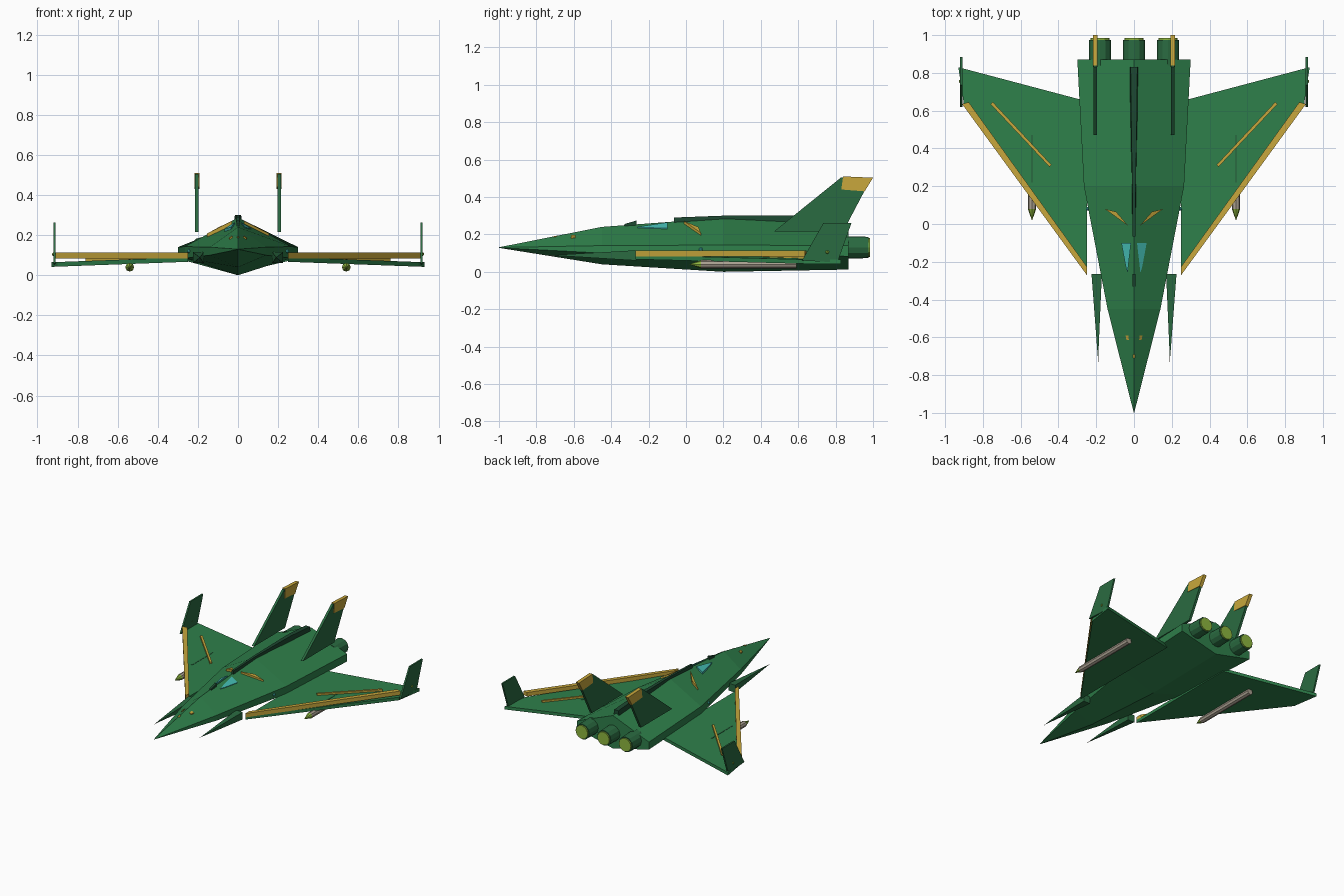
import bpy, bmesh, math
from mathutils import Matrix

if "Cube" in bpy.data.objects:
    bpy.data.objects.remove(bpy.data.objects["Cube"])


def mat(name, r, g, b):
    m = bpy.data.materials.new(name)
    m.diffuse_color = (r, g, b, 1)
    m.use_nodes = True
    m.node_tree.nodes["Principled BSDF"].inputs["Base Color"].default_value = m.diffuse_color
    return m


GREEN = mat("green", 0.028, 0.216, 0.070)
MID = mat("mid_green", 0.023, 0.145, 0.052)
DARK = mat("dark_green", 0.012, 0.065, 0.030)
GOLD = mat("gold", 0.58, 0.39, 0.045)
LIME = mat("lime", 0.27, 0.47, 0.05)
CYAN = mat("cyan", 0.06, 0.51, 0.46)
GREY = mat("warm_grey", 0.40, 0.35, 0.28)


def finish(name, bm, m):
    bmesh.ops.recalc_face_normals(bm, faces=bm.faces[:])
    me = bpy.data.meshes.new(name)
    bm.to_mesh(me)
    bm.free()
    me.materials.append(m)
    ob = bpy.data.objects.new(name, me)
    bpy.context.collection.objects.link(ob)
    return ob


def loft(name, rings, m, s=1):
    """Skin equal-length rings of points and cap both ends; s=-1 mirrors in x."""
    bm = bmesh.new()
    vs = [[bm.verts.new((s * x, y, z)) for x, y, z in r] for r in rings]
    n = len(rings[0])
    for a, b in zip(vs, vs[1:]):
        for i in range(n):
            j = (i + 1) % n
            bm.faces.new((a[i], a[j], b[j], b[i]))
    bm.faces.new(vs[0])
    bm.faces.new(vs[-1])
    return finish(name, bm, m)


def plate(name, pts, low, high, m, s=1):
    """Plan-view outline, with heights given as functions of (x, y)."""
    return loft(name, [[(x, y, f(x, y)) for x, y in pts] for f in (low, high)], m, s)


def fin(name, pts, x, t, m, s):
    """Side-view outline of thickness t."""
    return loft(name, [[(x + d, y, z) for y, z in pts] for d in (-t / 2, t / 2)], m, s)


def tube(name, x, y0, y1, z, r0, r1, m, sides=12):
    bm = bmesh.new()
    mtx = Matrix.Translation((x, (y0 + y1) / 2, z)) @ Matrix.Rotation(-math.pi / 2, 4, 'X')
    bmesh.ops.create_cone(bm, cap_ends=True, segments=sides, radius1=r0, radius2=r1,
                          depth=y1 - y0, matrix=mtx)
    return finish(name, bm, m)


def light(name, x, y, z, r, m):
    bm = bmesh.new()
    bmesh.ops.create_icosphere(bm, subdivisions=1, radius=r, matrix=Matrix.Translation((x, y, z)))
    return finish(name, bm, m)


# Hull stations: y, half width, ridge z, upper side z, lower side z, keel z
HULL = [(-1, 0.001, 0.131, 0.130, 0.129, 0.128), (-0.45, 0.14, 0.24, 0.14, 0.10, 0.04),
        (0.2, 0.265, 0.288, 0.143, 0.085, 0.0), (0.87, 0.30, 0.26, 0.14, 0.083, 0.012)]
loft("hull", [[(0, y, t), (w, y, u), (w, y, l), (0, y, k), (-w, y, l), (-w, y, u)]
              for y, w, t, u, l, k in HULL], GREEN)


def skin(off):
    """Height of the hull's upper surface plus an offset."""
    def f(x, y):
        for a, b in zip(HULL, HULL[1:]):
            if y <= b[0]:
                k = (y - a[0]) / (b[0] - a[0])
                w, t, u = (a[i] + k * (b[i] - a[i]) for i in (1, 2, 3))
                return t + (u - t) * abs(x) / w + off
        return HULL[-1][2] + off
    return f


# Dorsal spine and small ridge blade
loft("spine", [[(-w, y, 0.23), (w, y, 0.23), (w * 0.7, y, z), (-w * 0.7, y, z)]
               for y, w, z in ((-0.065, 0.010, 0.29), (0.2, 0.013, 0.30),
                               (0.6, 0.022, 0.30), (0.83, 0.025, 0.285))], DARK)
loft("ridge_blade", [[(-0.008, y, 0.24), (0.008, y, 0.24), (0.008, y, z), (-0.008, y, z)]
                     for y, z in ((-0.33, 0.255), (-0.265, 0.274))], DARK)
plate("nose_marker", [(-0.006, -0.71), (0.006, -0.71), (0.006, -0.69), (-0.006, -0.69)],
      skin(-0.01), skin(0.005), GOLD)

# Engines with glowing outlets
for i, x in enumerate((-0.18, 0, 0.18)):
    tube(f"engine_{i}", x, 0.84, 0.975, 0.13, 0.06, 0.057, MID)
    tube(f"engine_glow_{i}", x, 0.95, 0.985, 0.13, 0.05, 0.05, LIME)


def wing_top(x, y):
    return 0.09 - 0.037 * (x - 0.25)


def wing_at(off):
    return lambda x, y: wing_top(x, y) + off


def flat(z):
    return lambda x, y: z


for s, side in ((1, "right"), (-1, "left")):
    # Wing with gold edge and stripe
    plate(f"wing_{side}", [(0.25, -0.27), (0.90, 0.63), (0.93, 0.83), (0.25, 0.65)],
          wing_at(-0.023), wing_at(0), GREEN, s)
    plate(f"wing_edge_{side}", [(0.25, -0.27), (0.91, 0.635), (0.875, 0.645), (0.25, -0.225)],
          flat(0.083), flat(0.113), GOLD, s)
    plate(f"wing_stripe_{side}", [(0.447, 0.302), (0.76, 0.635), (0.748, 0.646), (0.437, 0.313)],
          wing_at(-0.01), wing_at(0.013), GOLD, s)

    # Wingtip fin and light
    fin(f"tip_fin_{side}", [(0.62, 0.06), (0.735, 0.262), (0.885, 0.262), (0.81, 0.05)],
        0.915, 0.012, MID, s)
    light(f"tip_light_{side}", s * 0.918, 0.755, 0.105, 0.011, LIME)

    # Tall tail fin with gold cap
    fin(f"tail_fin_{side}", [(0.47, 0.215), (0.83, 0.505), (0.99, 0.50), (0.84, 0.215)],
        0.205, 0.018, MID, s)
    fin(f"tail_fin_cap_{side}", [(0.83, 0.44), (0.84, 0.51), (1.0, 0.503), (0.955, 0.43)],
        0.205, 0.026, GOLD, s)

    # Forward spike beside the nose
    loft(f"side_spike_{side}", [[(x, -0.265, 0.06), (x2, -0.265, 0.06), (x2, -0.265, 0.115),
                                 (x, -0.265, 0.115)] for x, x2 in ((0.17, 0.225),)] +
         [[(0.189, -0.70, 0.087), (0.192, -0.70, 0.087), (0.192, -0.70, 0.09),
           (0.189, -0.70, 0.09)]], MID, s)
    tube(f"spike_probe_{side}", s * 0.19, -0.73, -0.66, 0.088, 0.001, 0.003, GREY, 6)

    # Missile under the wing
    plate(f"missile_pylon_{side}", [(0.535, 0.22), (0.545, 0.22), (0.545, 0.47), (0.535, 0.47)],
          flat(0.045), flat(0.081), MID, s)
    tube(f"missile_{side}", s * 0.54, 0.08, 0.59, 0.04, 0.022, 0.022, GREY, 8)
    tube(f"missile_tip_{side}", s * 0.54, 0.02, 0.08, 0.04, 0.001, 0.022, LIME, 8)

    # Cockpit panes, gold flares and nose markers lying on the hull
    plate(f"cockpit_pane_{side}", [(0.016, -0.10), (0.067, -0.10), (0.045, -0.22), (0.034, -0.26)],
          skin(-0.01), skin(0.008), CYAN, s)
    plate(f"flare_{side}", [(0.03, -0.01), (0.095, 0.065), (0.155, 0.08)],
          skin(-0.01), skin(0.016), GOLD, s)
    plate(f"nose_plate_{side}", [(0.027, -0.615), (0.04, -0.615), (0.045, -0.59), (0.03, -0.59)],
          skin(-0.01), skin(0.007), GOLD, s)
    light(f"hull_light_{side}", s * 0.245, 0.08, 0.12, 0.011, CYAN)
